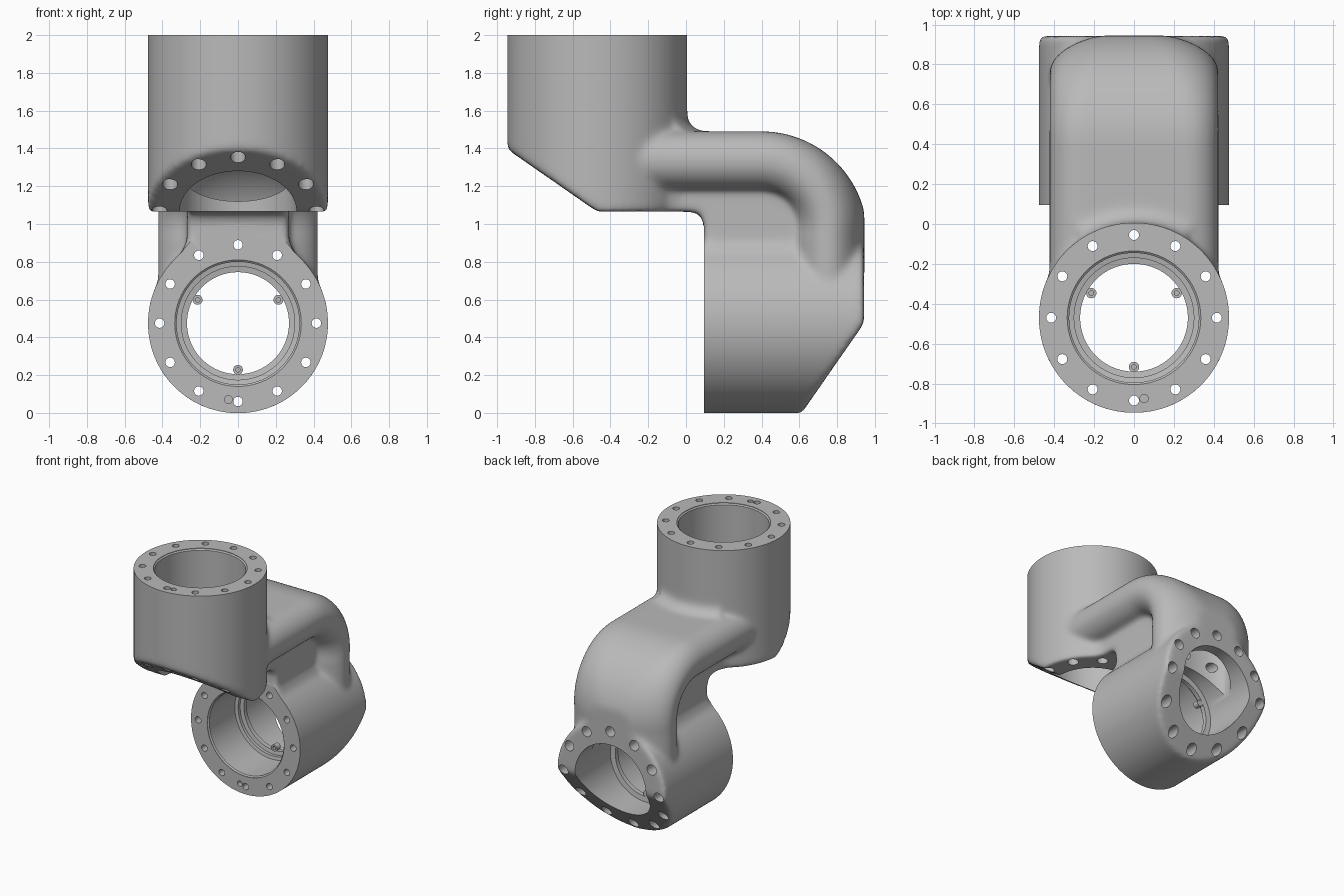
import bpy, bmesh, math
from mathutils import Matrix, Vector

if "Cube" in bpy.data.objects:
    bpy.data.objects.remove(bpy.data.objects["Cube"])

metal = bpy.data.materials.new("satin_grey")
grey = (0.49, 0.49, 0.49, 1)
metal.diffuse_color = grey
metal.use_nodes = True
metal.node_tree.nodes["Principled BSDF"].inputs["Base Color"].default_value = grey

# Local frame of each barrel: x across, y towards the elbow, z = depth from the flange
UPPER = Matrix(((1, 0, 0, 0), (0, 1, 0, -0.47), (0, 0, -1, 2), (0, 0, 0, 1)))
LOWER = Matrix(((1, 0, 0, 0), (0, 0, 1, 0.095), (0, 1, 0, 0.475), (0, 0, 0, 1)))
BARRELS = ((UPPER, 0.935, 1), (LOWER, 0.848, -1))
R = 0.477


def skin(bm, rings):
    """Closed solid through a row of matching rings."""
    faces = [bm.faces.new(rings[0]), bm.faces.new(rings[-1])]
    n = len(rings[0])
    for a, b in zip(rings, rings[1:]):
        faces += [bm.faces.new((a[i], a[(i + 1) % n], b[(i + 1) % n], b[i])) for i in range(n)]
    bmesh.ops.recalc_face_normals(bm, faces=faces)


def lathe(bm, profile, frame, cx=0, cy=0, segs=96):
    """Turned solid from (radius, depth) points, capped at both ends."""
    turn = [2 * math.pi * i / segs for i in range(segs)]
    skin(bm, [[bm.verts.new(frame @ Vector((cx + r * math.cos(a), cy + r * math.sin(a), d)))
               for a in turn] for r, d in profile])


def prism(bm, points, frame, low, high):
    """Outline in local x, y pushed along local z."""
    skin(bm, [[bm.verts.new(frame @ Vector((x, y, d))) for x, y in points] for d in (low, high)])


def box(bm, low, high):
    (x0, y0, z0), (x1, y1, z1) = low, high
    prism(bm, [(x0, y0), (x1, y0), (x1, y1), (x0, y1)], Matrix(), z0, z1)


def elbow(bm, start, end, outer, half_w, thick, flat):
    """Oval section swept round a quarter bend; thick and flat run from first to last value."""
    cy, cz = 0.4, 0.93
    angles = [math.pi / 2 * (1 - i / 24) for i in range(25)]
    stations = [(start - cy, 0, angles[0])] + [(0, 0, a) for a in angles] + [(0, end - cz, 0)]
    rings = []
    for dy, dz, a in stations:
        mix = 1 - math.sin(a)
        half_t = thick[0] + (thick[1] - thick[0]) * mix
        level = flat[0] + (flat[1] - flat[0]) * mix
        ring = []
        for i in range(48):
            t = 2 * math.pi * (i + 0.5) / 48
            x = math.copysign(level, math.cos(t)) + (half_w - level) * math.cos(t)
            r = outer - half_t + half_t * math.sin(t)
            ring.append(bm.verts.new((x, cy + dy + r * math.cos(a), cz + dz + r * math.sin(a))))
        rings.append(ring)
    skin(bm, rings)


def finish(bm, name):
    mesh = bpy.data.meshes.new(name)
    bm.to_mesh(mesh)
    bm.free()
    obj = bpy.data.objects.new(name, mesh)
    bpy.context.collection.objects.link(obj)
    mesh.materials.append(metal)
    return obj


def activate(obj):
    bpy.ops.object.select_all(action='DESELECT')
    obj.select_set(True)
    bpy.context.view_layer.objects.active = obj


def apply(obj, kind, **settings):
    mod = obj.modifiers.new(kind.lower(), kind)
    for key, value in settings.items():
        setattr(mod, key, value)
    activate(obj)
    bpy.ops.object.modifier_apply(modifier=mod.name)


def cut(obj, bm):
    cutter = finish(bm, "cutter")
    cutter.hide_render = True
    apply(obj, 'BOOLEAN', operation='DIFFERENCE', solver='EXACT', object=cutter)
    bpy.data.objects.remove(cutter)


# Barrels, each with one side of its far end sliced off at a slant
bm = bmesh.new()
for frame, depth, side in BARRELS:
    part = bmesh.new()
    lathe(part, [(R, -0.065), (R, depth)], Matrix(), segs=128)
    bmesh.ops.bisect_plane(part, geom=part.verts[:] + part.edges[:] + part.faces[:],
                           plane_co=(0, 0, depth), plane_no=(0, -0.33, 0.475), clear_outer=True)
    bmesh.ops.holes_fill(part, edges=[e for e in part.edges if e.is_boundary], sides=0)
    part.transform(frame)
    bmesh.ops.recalc_face_normals(part, faces=part.faces[:])
    temp = bpy.data.meshes.new("temp")
    part.to_mesh(temp)
    part.free()
    bm.from_mesh(temp)
    bpy.data.meshes.remove(temp)
    # Flared neck growing out of the barrel towards the elbow
    half = [(0.42, 0.2), (0.36, 0.29), (0.3, 0.37), (0.265, 0.45), (0.255, 0.52), (0.265, 0.62)]
    outline = half + [(-x, y) for x, y in reversed(half)]
    prism(bm, outline, frame, depth - 0.3 if side > 0 else 0, depth if side > 0 else 0.7)

# Wide elbow band that grows rounder as it turns down, and the web inside its bend
elbow(bm, -0.3, 0.55, 0.561, 0.425, (0.155, 0.21), (0.26, 0))
web = [(-0.2, 1.067), (0.03, 1.067), (0.075, 1.05), (0.095, 1.0), (0.095, 0.8),
       (0.8, 0.8), (0.8, 1.0), (0.4, 1.3), (-0.2, 1.3)]
SIDEWAYS = Matrix(((0, 0, 1, 0), (1, 0, 0, 0), (0, 1, 0, 0), (0, 0, 0, 1)))
prism(bm, web, SIDEWAYS, -0.27, 0.27)

# Curved fillet where the elbow leaves the upper barrel
fillet = [(0.4, 0.43), (0.475, 0.43), (0.487, 0.465), (0.51, 0.49), (0.55, 0.508), (0.55, 0.56), (0.4, 0.56)]
skin(bm, [[bm.verts.new(UPPER @ Vector((r * math.sin(a), r * math.cos(a), d))) for r, d in fillet]
          for a in (math.radians(3 * i) for i in range(-11, 12))])
body = finish(bm, "offset_joint_housing")

# Fuse the masses, flatten the back and blend everything with cast fillets
apply(body, 'REMESH', mode='VOXEL', voxel_size=0.013)
bm = bmesh.new()
box(bm, (-1, 0.944, 0.4), (1, 1.2, 1.5))
cut(body, bm)
apply(body, 'REMESH', mode='VOXEL', voxel_size=0.013)
apply(body, 'SMOOTH', factor=0.5, iterations=26)

# Machined flange faces
bm = bmesh.new()
box(bm, (-1, -1.2, 2), (1, 0.3, 2.3))
box(bm, (-1, -0.3, -0.2), (1, 0.095, 0.99))
cut(body, bm)

# Stepped bores with an inner lip
bm = bmesh.new()
for frame, depth, side in BARRELS:
    lathe(bm, [(0.335, -0.02), (0.335, 0.004), (0.325, 0.012), (0.325, 0.33), (0.3, 0.335),
               (0.3, 0.36), (0.27, 0.365), (0.27, 0.4), (0.31, 0.405), (0.31, depth + 0.1)], frame)
cut(body, bm)

# Hollow passage joining the two bores
bm = bmesh.new()
elbow(bm, -0.4, 0.54, 0.46, 0.29, (0.135, 0.135), (0, 0))
cut(body, bm)

# Bolt circles with counterbores from the far side, and one dowel hole per flange
bm = bmesh.new()
for frame, depth, side in BARRELS:
    for i in range(12):
        a = i * math.pi / 6
        lathe(bm, [(0.025, -0.02), (0.025, 0.15), (0.04, 0.151), (0.04, depth + 0.08)],
              frame, 0.415 * math.cos(a), 0.415 * math.sin(a), 20)
    lathe(bm, [(0.021, -0.02), (0.021, 0.04)], frame, side * 0.051, -0.405, 16)
cut(body, bm)
activate(body)
bpy.ops.object.shade_smooth_by_angle(angle=math.radians(32))

# Small screw bosses on each inner lip
for (frame, depth, side), name in zip(BARRELS, ("upper_lip_bosses", "lower_lip_bosses")):
    bm = bmesh.new()
    for i in range(3):
        a = math.radians(30 + 120 * i)
        lathe(bm, [(0.026, 0.4), (0.026, 0.355), (0.012, 0.355), (0.012, 0.385)],
              frame, 0.247 * math.cos(a), 0.247 * math.sin(a), 20)
    bosses = finish(bm, name)
    activate(bosses)
    bpy.ops.object.shade_smooth_by_angle(angle=math.radians(32))
